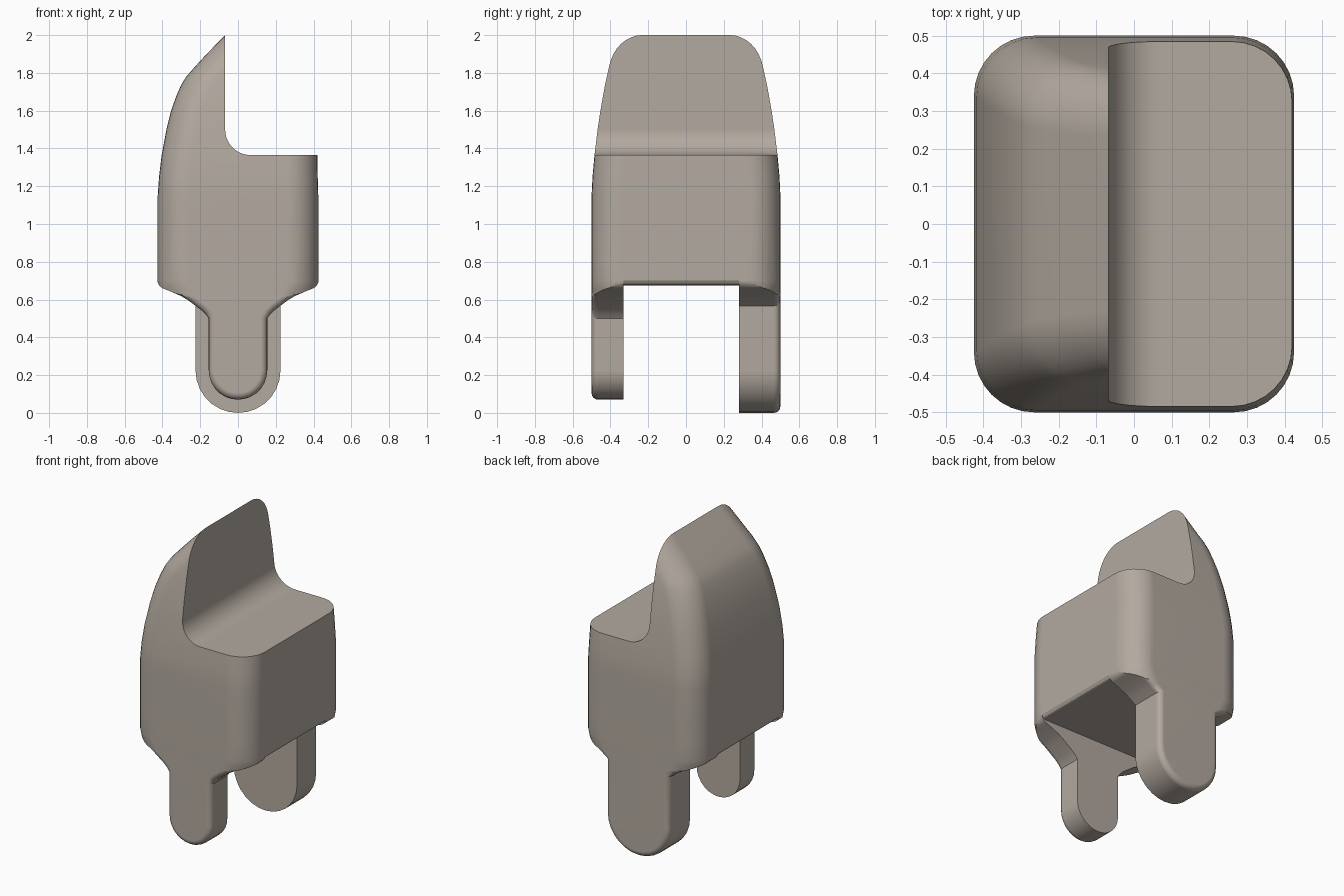
import bpy, bmesh, math

if "Cube" in bpy.data.objects:
    bpy.data.objects.remove(bpy.data.objects["Cube"])


def make_object(name, bm):
    bmesh.ops.recalc_face_normals(bm, faces=bm.faces)
    mesh = bpy.data.meshes.new(name)
    bm.to_mesh(mesh)
    bm.free()
    obj = bpy.data.objects.new(name, mesh)
    bpy.context.collection.objects.link(obj)
    return obj


def arc(cx, cy, r, a0, a1, n):
    return [(cx + r * math.cos(math.radians(a0 + (a1 - a0) * i / n)),
             cy + r * math.sin(math.radians(a0 + (a1 - a0) * i / n)))
            for i in range(n + 1)]


def ring(xmin, xmax, hy, r):
    return (arc(xmax - r, hy - r, r, 0, 90, 8) + arc(xmin + r, hy - r, r, 90, 180, 8)
            + arc(xmin + r, r - hy, r, 180, 270, 8) + arc(xmax - r, r - hy, r, 270, 360, 8))


def loft(name, rings):
    """Rings are (z, xmin, xmax, half_y, corner radius)."""
    bm = bmesh.new()
    loops = [[bm.verts.new((x, y, z)) for x, y in ring(a, b, hy, r)]
             for z, a, b, hy, r in rings]
    for lo, hi in zip(loops, loops[1:]):
        n = len(lo)
        for i in range(n):
            bm.faces.new((lo[i], lo[(i + 1) % n], hi[(i + 1) % n], hi[i]))
    bm.faces.new(loops[0])
    bm.faces.new(loops[-1])
    return make_object(name, bm)


def plate(name, profile, y_in, y_out, fillet=0):
    """Extrude an xz profile along y and round the outer rim."""
    bm = bmesh.new()
    a = [bm.verts.new((x, y_in, z)) for x, z in profile]
    b = [bm.verts.new((x, y_out, z)) for x, z in profile]
    n = len(a)
    for i in range(n):
        bm.faces.new((a[i], a[(i + 1) % n], b[(i + 1) % n], b[i]))
    bm.faces.new(a)
    outer = bm.faces.new(b)
    bmesh.ops.recalc_face_normals(bm, faces=bm.faces)
    if fillet:
        bmesh.ops.bevel(bm, geom=list(outer.edges), offset=fillet, segments=4,
                        profile=0.5, affect='EDGES')
    return make_object(name, bm)


def boolean(obj, other, operation):
    mod = obj.modifiers.new("bool", 'BOOLEAN')
    mod.operation, mod.solver, mod.object = operation, 'EXACT', other
    bpy.context.view_layer.objects.active = obj
    bpy.ops.object.modifier_apply(modifier=mod.name)
    bpy.data.objects.remove(other)


def leg(name, r, side, y_in):
    # Rounded tongue flaring out into the body's underside
    flare = [(0.155, 0.50), (0.172, 0.523), (0.195, 0.545), (0.225, 0.567), (0.265, 0.597),
             (0.30, 0.618), (0.35, 0.64), (0.395, 0.658), (0.41, 0.666),
             (0.42, 0.68), (0.44, 0.72), (0.44, 0.80)]
    flare = [p for p in flare if p[0] >= r - 0.001]
    profile = (arc(0, 0.225, r, 180, 360, 14) + flare
               + [(-x, z) for x, z in reversed(flare)])
    obj = plate(name, profile, y_in, side * 0.5, 0.035)
    clip = loft("clip", [(z, -0.425, 0.425, 0.5, rad) for z, rad in
                         ((-0.1, 0.2), (0.62, 0.2), (0.66, 0.178), (0.70, 0.16), (0.9, 0.16))])
    boolean(obj, clip, 'INTERSECT')
    return obj


# Main body: rounded column tapering to a chisel-shaped back
body = loft("body", [
    (0.675, -0.40, 0.40, 0.475, 0.135),
    (0.683, -0.415, 0.415, 0.49, 0.15),
    (0.70, -0.425, 0.425, 0.5, 0.16),
    (1.15, -0.425, 0.425, 0.5, 0.16),
    (1.25, -0.418, 0.422, 0.495, 0.16),
    (1.36, -0.405, 0.42, 0.485, 0.16),
    (1.50, -0.379, 0.41, 0.468, 0.16),
    (1.60, -0.354, 0.41, 0.453, 0.16),
    (1.68, -0.326, 0.41, 0.439, 0.16),
    (1.74, -0.299, 0.41, 0.428, 0.16),
    (1.78, -0.274, 0.41, 0.419, 0.16),
    (1.82, -0.239, 0.41, 0.41, 0.16),
    (1.90, -0.166, 0.41, 0.395, 0.155),
    (2.06, -0.01, 0.41, 0.375, 0.15)])

# Step cut with a rounded inner corner
step = plate("step_cutter", [(-0.068, 2.3)] + arc(0.067, 1.50, 0.135, 180, 270, 10)[:-1]
             + [(0.067, 1.365), (0.7, 1.365), (0.7, 2.3)], -0.8, 0.8)
boolean(body, step, 'DIFFERENCE')

# Narrow front leg and wider back leg
boolean(body, leg("front_leg", 0.155, -1, -0.33), 'UNION')
boolean(body, leg("back_leg", 0.225, 1, 0.28), 'UNION')

# Warm grey colour
mat = bpy.data.materials.new("warm_grey")
mat.diffuse_color = (0.45, 0.40, 0.35, 1)
mat.use_nodes = True
mat.node_tree.nodes["Principled BSDF"].inputs["Base Color"].default_value = mat.diffuse_color
body.data.materials.clear()
body.data.materials.append(mat)

# Smooth shading with crisp edges
bpy.ops.object.select_all(action='DESELECT')
body.select_set(True)
bpy.context.view_layer.objects.active = body
bpy.ops.object.shade_smooth_by_angle(angle=math.radians(30))
body.modifiers.new("weighted_normals", 'WEIGHTED_NORMAL').keep_sharp = True
